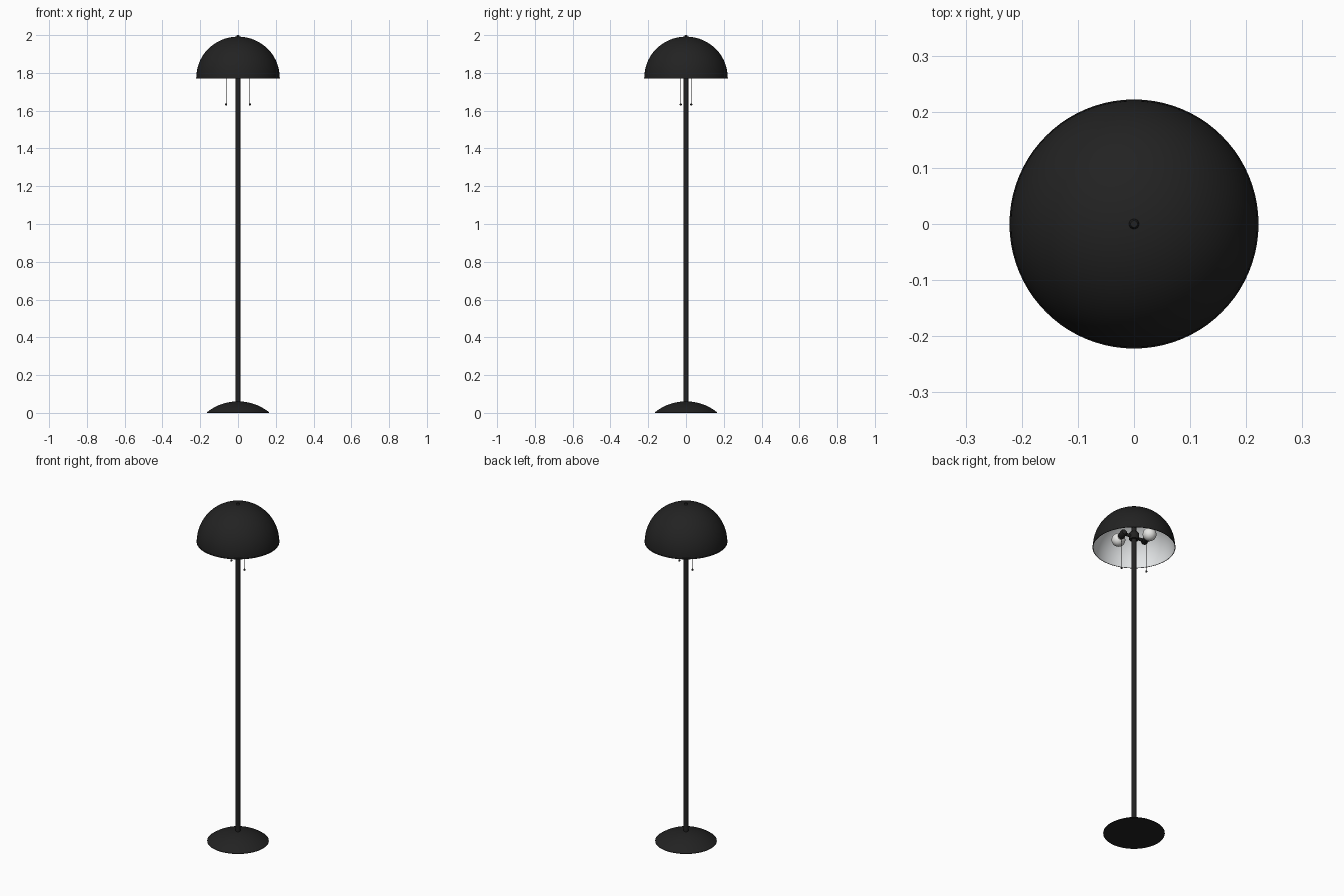
import bpy, bmesh, math
from mathutils import Vector, Matrix

if "Cube" in bpy.data.objects:
    bpy.data.objects.remove(bpy.data.objects["Cube"])


def mat(name, c):
    m = bpy.data.materials.new(name)
    m.diffuse_color = (*c, 1)
    m.use_nodes = True
    m.node_tree.nodes["Principled BSDF"].inputs["Base Color"].default_value = m.diffuse_color
    return m


BLACK = mat("matte black", (0.016, 0.016, 0.016))
WHITE = mat("white lining", (0.78, 0.80, 0.81))
BULB = mat("bulb glass", (0.80, 0.80, 0.78))
CHAIN = mat("dark chain metal", (0.03, 0.03, 0.03))


def finish(name, bm, m, angle=40):
    me = bpy.data.meshes.new(name)
    bmesh.ops.recalc_face_normals(bm, faces=bm.faces)
    bm.to_mesh(me)
    bm.free()
    ob = bpy.data.objects.new(name, me)
    bpy.context.collection.objects.link(ob)
    me.materials.append(m)
    bpy.ops.object.select_all(action='DESELECT')
    ob.select_set(True)
    bpy.context.view_layer.objects.active = ob
    bpy.ops.object.shade_smooth_by_angle(angle=math.radians(angle))
    return ob


def lathe(name, profile, m, steps=32, start=(0, 0, 0), axis=(0, 0, 1)):
    """Spin (radius, height) points round an axis through start."""
    bm = bmesh.new()
    vs = [bm.verts.new((r, 0, h)) for r, h in profile]
    es = [bm.edges.new(p) for p in zip(vs, vs[1:])]
    bmesh.ops.spin(bm, geom=vs + es, cent=(0, 0, 0), axis=(0, 0, 1),
                   angle=math.tau, steps=steps, use_merge=True)
    bmesh.ops.remove_doubles(bm, verts=bm.verts, dist=1e-5)
    rot = Vector((0, 0, 1)).rotation_difference(Vector(axis)).to_matrix().to_4x4()
    bm.transform(Matrix.Translation(start) @ rot)
    return finish(name, bm, m)


def rod(name, a, b, r, m, steps=20):
    a, b = Vector(a), Vector(b)
    n = (b - a).length
    return lathe(name, [(0, 0), (r, 0), (r, n), (0, n)], m, steps, a, (b - a).normalized())


def arc(radius, z0, height, n):
    """Quarter dome from rim to crown."""
    return [(radius * math.cos(t), z0 + height * math.sin(t))
            for t in (i * math.pi / 2 / n for i in range(n + 1))]


# base: shallow spherical cap
R = (0.165 ** 2 + 0.058 ** 2) / (2 * 0.058)
A = math.asin(0.165 / R)
cap = [(R * math.sin(A * i / 12), 0.061 - R * (1 - math.cos(A * i / 12))) for i in range(12, -1, -1)]
lathe("base", [(0, 0), (0.165, 0)] + cap, BLACK, 64)

# pole and finial
rod("pole", (0, 0, 0.04), (0, 0, 1.985), 0.0135, BLACK, 32)
lathe("finial", [(0.009, 1.985), (0.009, 1.996), (0.006, 2.0), (0, 2.0)], BLACK, 24)

# shade: dome with rim band, white on the inside
outer = [(0.219, 1.77), (0.222, 1.77), (0.222, 1.776)] + arc(0.2205, 1.776, 0.216, 24)
lathe("shade", outer, BLACK, 80)
lathe("shade_lining", arc(0.219, 1.77, 0.219, 24), WHITE, 80)

# hub on the pole
Z = 1.835
lathe("hub", [(0.0135, Z - 0.016), (0.024, Z - 0.016), (0.028, Z - 0.01), (0.028, Z + 0.02),
              (0.022, Z + 0.028), (0.0135, Z + 0.028)], BLACK)

# two lights, half a turn apart: arm, sideways socket, bulb and pull chain
for s, side in ((1, "right"), (-1, "left")):
    back = Vector((0.075 * s, 0.006 * s, Z))
    bulb = Vector((0.045 * s, -0.076 * s, Z))
    d = (bulb - back).normalized()
    rod(side + "_arm", (0, 0, Z), back + d * 0.012, 0.009, BLACK)
    lathe(side + "_socket", [(0, -0.006), (0.013, -0.006), (0.018, 0.002), (0.018, 0.045),
                             (0.015, 0.048), (0, 0.048)], BLACK, 24, back, d)
    ball = [(0.037 * math.sin(t), -0.037 * math.cos(t))
            for t in (0.42 + (math.pi - 0.42) * i / 14 for i in range(15))]
    lathe(side + "_bulb", [(0.013, -0.046)] + ball, BULB, 32, bulb, d)
    cx, cy = 0.063 * s, -0.028 * s
    rod(side + "_chain", (cx, cy, 1.635), (cx, cy, Z), 0.0009, CHAIN, 8)
    bm = bmesh.new()
    for i in range(36):
        bmesh.ops.create_icosphere(bm, subdivisions=1, radius=0.0018,
                                   matrix=Matrix.Translation((cx, cy, 1.64 + i * 0.005)))
    finish(side + "_chain_beads", bm, CHAIN, 80)
    bm = bmesh.new()
    bmesh.ops.create_uvsphere(bm, u_segments=16, v_segments=10, radius=0.006,
                              matrix=Matrix.Translation((cx, cy, 1.633)))
    finish(side + "_chain_pull", bm, BLACK, 80)
